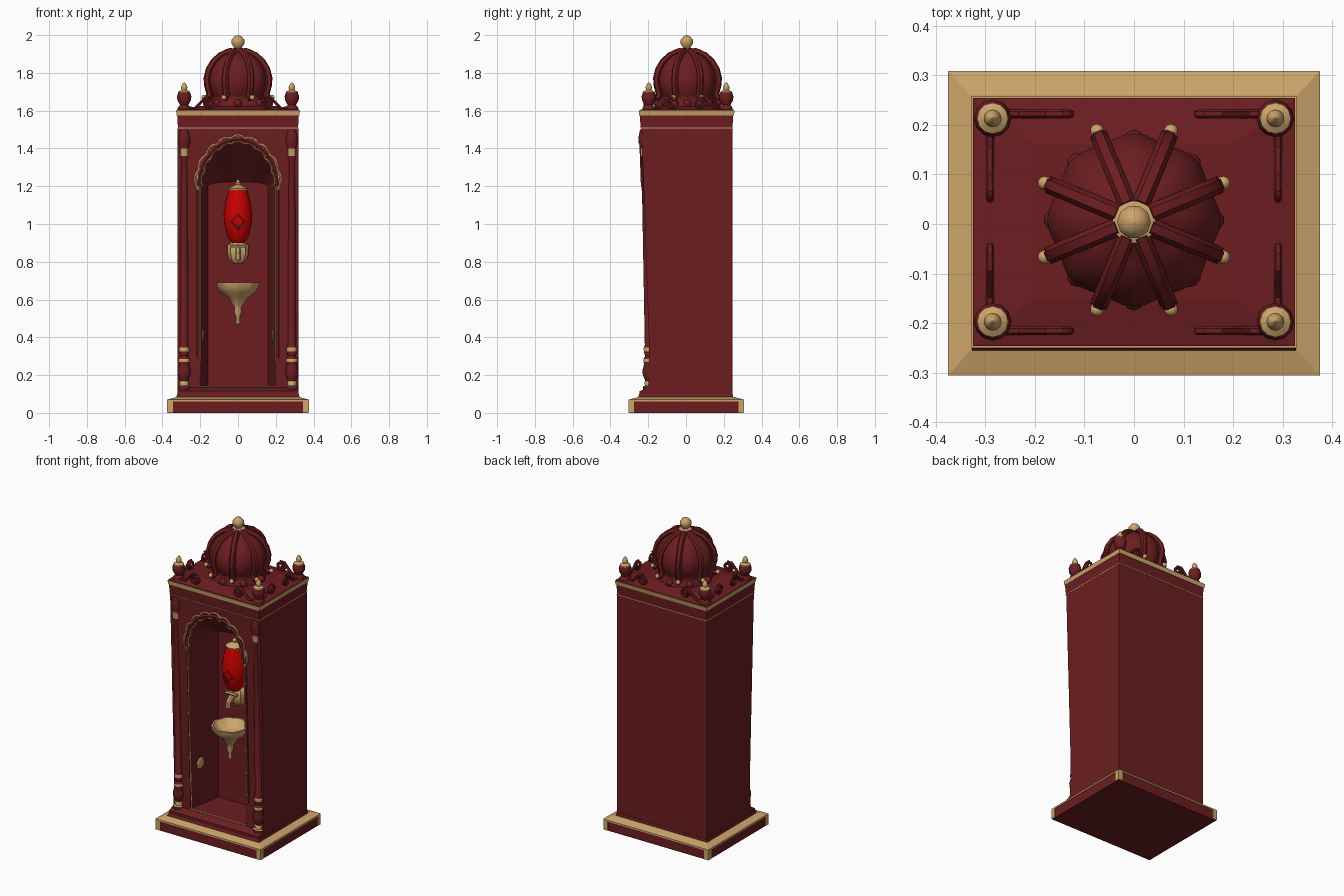
import bpy, bmesh, math
from mathutils import Vector

if "Cube" in bpy.data.objects:
    bpy.data.objects.remove(bpy.data.objects["Cube"])


def material(name, rgb):
    m = bpy.data.materials.new(name)
    m.diffuse_color = (*rgb, 1)
    m.use_nodes = True
    m.node_tree.nodes["Principled BSDF"].inputs["Base Color"].default_value = m.diffuse_color
    return m


RED = material("dark_red_lacquer", (0.150, 0.0125, 0.0145))
GOLD = material("pale_gold", (0.61, 0.375, 0.145))
BRIGHT = material("bright_red", (0.60, 0.0, 0.0))


def finish(name, bm, mats, smooth=True):
    bmesh.ops.recalc_face_normals(bm, faces=bm.faces)
    me = bpy.data.meshes.new(name)
    bm.to_mesh(me)
    bm.free()
    ob = bpy.data.objects.new(name, me)
    bpy.context.collection.objects.link(ob)
    for m in mats:
        me.materials.append(m)
    if smooth:
        bpy.ops.object.select_all(action='DESELECT')
        ob.select_set(True)
        bpy.context.view_layer.objects.active = ob
        bpy.ops.object.shade_smooth_by_angle(angle=math.radians(40))
    return ob


def loft(name, loops, mat, smooth=False):
    """Skin equal-length loops and cap both ends."""
    bm = bmesh.new()
    rings = [[bm.verts.new(p) for p in lp] for lp in loops]
    n = len(rings[0])
    for a, b in zip(rings, rings[1:]):
        for i in range(n):
            bm.faces.new((a[i], a[(i + 1) % n], b[(i + 1) % n], b[i]))
    bm.faces.new(rings[0])
    bm.faces.new(rings[-1])
    return finish(name, bm, [mat], smooth)


def rect(hx, y0, y1, z, cx=0):
    return [(cx - hx, y0, z), (cx + hx, y0, z), (cx + hx, y1, z), (cx - hx, y1, z)]


def lathe(name, prof, loc, mats, rule=None, seg=16, lobes=0, amp=0.0, shear=0.0):
    """Turn (radius, height) points; rule(z) picks the material slot."""
    bm = bmesh.new()
    rings = []
    for r, z in prof:
        ring = []
        for i in range(seg):
            a = 2 * math.pi * i / seg
            k = r * (1 + amp * math.cos(lobes * a))
            ring.append(bm.verts.new((loc[0] + k * math.cos(a),
                                      loc[1] + k * math.sin(a) + shear * (z - 0.35), loc[2] + z)))
        rings.append(ring)
    for j in range(len(prof) - 1):
        zm = (prof[j][1] + prof[j + 1][1]) / 2
        for i in range(seg):
            f = bm.faces.new((rings[j][i], rings[j][(i + 1) % seg],
                              rings[j + 1][(i + 1) % seg], rings[j + 1][i]))
            f.material_index = rule(zm) if rule else 0
    for ring, z in ((rings[0], prof[0][1]), (rings[-1], prof[-1][1])):
        bm.faces.new(ring).material_index = rule(z) if rule else 0
    return finish(name, bm, mats)


def tube(name, pts, r, mat):
    """Round bar along a path."""
    cu = bpy.data.curves.new(name, 'CURVE')
    cu.dimensions = '3D'
    cu.bevel_depth = r
    cu.bevel_resolution = 1
    cu.use_fill_caps = True
    sp = cu.splines.new('POLY')
    sp.points.add(len(pts) - 1)
    for i, p in enumerate(pts):
        sp.points[i].co = (*p, 1)
    tmp = bpy.data.objects.new(name + "_path", cu)
    bpy.context.collection.objects.link(tmp)
    bpy.context.view_layer.update()
    me = bpy.data.meshes.new_from_object(tmp.evaluated_get(bpy.context.evaluated_depsgraph_get()))
    bpy.data.objects.remove(tmp)
    bm = bmesh.new()
    bm.from_mesh(me)
    bpy.data.meshes.remove(me)
    return finish(name, bm, [mat])


def ball(name, loc, r, mat, sx=1.0):
    bm = bmesh.new()
    bmesh.ops.create_uvsphere(bm, u_segments=10, v_segments=6, radius=r)
    bmesh.ops.scale(bm, verts=bm.verts, vec=(sx, 1, 1))
    bmesh.ops.translate(bm, verts=bm.verts, vec=loc)
    return finish(name, bm, [mat])


def front_y(z):
    return -0.195 - 0.035 * (z - 0.35)


# Plinth: red block, gold sloping rim, gold corner mounts, red base board
loft("plinth", [rect(.372, -.302, .303, 0), rect(.372, -.302, .303, .06)], RED)
loft("plinth_rim", [rect(.375, -.305, .308, .06), rect(.375, -.305, .308, .07),
                    rect(.33, -.255, .26, .083)], GOLD)
for sx in (-1, 1):
    for y0, y1 in ((-.305, -.275), (.278, .308)):
        loft("plinth_corner", [rect(.015, y0, y1, .002, sx * .36),
                               rect(.015, y0, y1, .062, sx * .36)], GOLD)
loft("base_board", [rect(.328, -.257, .25, .078), rect(.322, -.247, .247, .1)], RED)

# Cabinet body: side profile run across the width
side = [(-.245, .08), (-.245, .115), (-.20, .135), (front_y(.35), .35),
        (front_y(1.5), 1.51), (.245, 1.51), (.245, .08)]
body = loft("cabinet_body", [[(x, y, z) for y, z in side] for x in (-.32, .32)], RED)

# Arched niche with splayed walls
arch = [(.2 * math.cos(math.pi * i / 20), 1.2 + .24 * math.sin(math.pi * i / 20)) for i in range(21)]
outline = [(-.2, .14), (.2, .14)] + arch
back = [(x * .8, z if z <= 1.2 else 1.2 + (z - 1.2) * .1) for x, z in outline]
cutter = loft("niche_cutter", [[(x, -.35, z) for x, z in outline],
                               [(x, -.2, z) for x, z in outline],
                               [(x, .03, z) for x, z in back]], RED)
cutter.hide_render = True
mod = body.modifiers.new("niche", 'BOOLEAN')
mod.object = cutter
mod.operation = 'DIFFERENCE'
mod.solver = 'EXACT'
bpy.context.view_layer.objects.active = body
bpy.ops.object.modifier_apply(modifier="niche")
bpy.data.objects.remove(cutter)


# Arch moulding with a scalloped gold edge
def arch_path(off, cusp=0.0, n=72):
    pts = []
    for i in range(n + 1):
        a = math.pi * i / n
        k = off + cusp * abs(math.sin(9 * a))
        z = 1.2 + (.24 + k) * math.sin(a)
        pts.append(((.2 + k) * math.cos(a), front_y(z) - .002, z))
    return pts


tube("arch_moulding", arch_path(.008), .012, RED)
tube("arch_gold_outer", arch_path(.016, .014), .006, GOLD)
tube("arch_gold_inner", arch_path(-.012, .01), .006, GOLD)
for s in (-1, 1):
    tube("jamb_moulding", [(s * .21, front_y(z) + .004, z) for z in (.14, .6, 1.2)], .01, RED)
    tube("jamb_gold_line", [(s * .2, front_y(z) - .001, z) for z in (.14, .6, 1.2)], .004, GOLD)
    tube("jamb_drop", [(s * .212, front_y(1.2) - .004, 1.28), (s * .21, front_y(1.2) - .004, 1.18)], .008, GOLD)
tube("sill_gold_line", [(-.2, -.2, .14), (.2, -.2, .14)], .004, GOLD)

# Front corner columns
col = [(.035, .115), (.035, .14), (.025, .145), (.025, .165), (.022, .17), (.034, .2), (.036, .225),
       (.026, .26), (.03, .27), (.03, .285), (.02, .3), (.027, .325), (.027, .345), (.021, .36),
       (.021, 1.34), (.026, 1.36), (.026, 1.40), (.034, 1.43), (.034, 1.46), (.026, 1.5)]
bands = ((.142, .168), (.265, .29), (.322, .35), (1.355, 1.41))
for s in (-1, 1):
    lathe("front_column", col, (s * .285, -.197, 0), [RED, GOLD],
          lambda z: int(any(a < z < b for a, b in bands)), 12, shear=-.018)

# Cornice and roof
loft("cornice_line", [rect(.321, -.242, .248, 1.506), rect(.321, -.242, .248, 1.511)], GOLD)
loft("cornice", [rect(.318, -.24, .246, 1.511), rect(.322, -.245, .25, 1.574)], RED)
loft("cornice_gold", [rect(.324, -.247, .253, 1.574), rect(.328, -.25, .258, 1.6)], GOLD)
loft("roof", [rect(.325, -.246, .254, 1.598), rect(.325, -.246, .254, 1.604),
              rect(.2, -.15, .16, 1.625)], RED)

# Corner finials on the roof
fin = [(.034, 1.6), (.034, 1.615), (.022, 1.63), (.036, 1.655), (.038, 1.675), (.032, 1.695),
       (.031, 1.70), (.014, 1.71), (.018, 1.722), (.012, 1.738), (.002, 1.75)]
for x in (-.285, .285):
    for y in (-.197, .213):
        lathe("corner_finial", fin, (x, y, 0), [RED, GOLD], lambda z: int(z > 1.696), 12)


# Scrolled cresting along the roof edges
def scroll(place):
    pts = []
    for i in range(22):                     # spiral curl, then a tail to the post
        a = -1.5 * math.pi + 3.2 * math.pi * i / 21
        r = .01 + .022 * (1 - i / 21)
        pts.append((.11 + r * math.cos(a), 1.64 + r * math.sin(a)))
    pts = [(.0, 1.615), (.03, 1.612), (.06, 1.64), (.085, 1.668)] + pts
    return [place(u, z) for u, z in pts]


for sx in (-1, 1):
    for sy, ye in ((-1, -.215), (1, .222)):
        tube("roof_scroll", scroll(lambda u, z: (sx * (.26 - u), ye, z)), .009, RED)
        tube("roof_scroll", scroll(lambda u, z: (sx * .29, ye * .82 - sy * u, z)), .008, RED)

# Crown dome, ribs with gold-tipped curls, and top finial
dome = [(.165, 1.61), (.165, 1.63), (.148, 1.65), (.145, 1.675), (.155, 1.69), (.167, 1.73), (.170, 1.77),
        (.158, 1.815), (.13, 1.86), (.09, 1.892), (.052, 1.91), (.04, 1.925)]
lathe("crown_dome", dome, (0, .008, 0), [RED], seg=48, lobes=8, amp=.03)
rib = [(.035, 1.918), (.06, 1.91), (.1, 1.893), (.139, 1.86), (.166, 1.818), (.178, 1.772), (.175, 1.735),
       (.165, 1.70), (.163, 1.68), (.176, 1.665), (.188, 1.668)]
for k in range(8):
    a = math.radians(22.5 + 45 * k)
    c, s = math.cos(a), math.sin(a)
    tube("crown_rib", [(r * c, .008 + r * s, z) for r, z in rib], .018, RED)
    ball("rib_tip", (.195 * c, .008 + .195 * s, 1.67), .014, GOLD)
    ball("crown_stud", (.16 * math.cos(a + .39), .008 + .16 * math.sin(a + .39), 1.64), .022, RED)
lathe("top_finial", [(.044, 1.915), (.044, 1.926), (.02, 1.932), (.024, 1.94), (.034, 1.955), (.034, 1.975),
                     (.02, 1.992), (.002, 2.0)], (0, .004, 0), [RED, GOLD], lambda z: int(z > 1.92), 10)

# Bright red urn with gold cap on the niche wall
lathe("red_urn", [(.03, .90), (.055, .93), (.073, 1.0), (.076, 1.05), (.066, 1.12), (.05, 1.18)],
      (0, -.035, 0), [BRIGHT], seg=16)
lathe("urn_cap", [(.05, 1.178), (.053, 1.187), (.03, 1.2), (.012, 1.208), (.014, 1.22), (.003, 1.235)],
      (0, -.035, 0), [GOLD], seg=12)
dia = [(0, .975), (.032, 1.01), (0, 1.05), (-.032, 1.01)]
tube("urn_diamond", [(x, -.107 + abs(x) * .28, z) for x, z in dia + dia[:1]], .006, RED)

# Gold mask and spout under the urn
lathe("spout_mask", [(.02, .79), (.042, .81), (.052, .85), (.05, .885), (.03, .905)],
      (0, .008, 0), [GOLD], seg=16, lobes=8, amp=.1)
tube("spout", [(0, -.02, .86), (0, -.07, .865), (0, -.1, .84), (0, -.1, .81)], .016, GOLD)
tube("spout_handle", [(-.04, -.065, .885), (.04, -.065, .885)], .01, GOLD)

# Scalloped gold basin with pendant
lathe("basin", [(.003, .465), (.012, .48), (.01, .51), (.02, .535), (.018, .56), (.036, .585), (.05, .61),
                (.085, .635), (.105, .665), (.11, .69), (.10, .69), (.075, .655), (.03, .64)],
      (0, -.08, 0), [GOLD], seg=32, lobes=8, amp=.035)

# Small gold rosettes on the niche walls
for s in (-1, 1):
    ball("wall_rosette", (s * .185, -.12, .41), .036, GOLD, .22)
